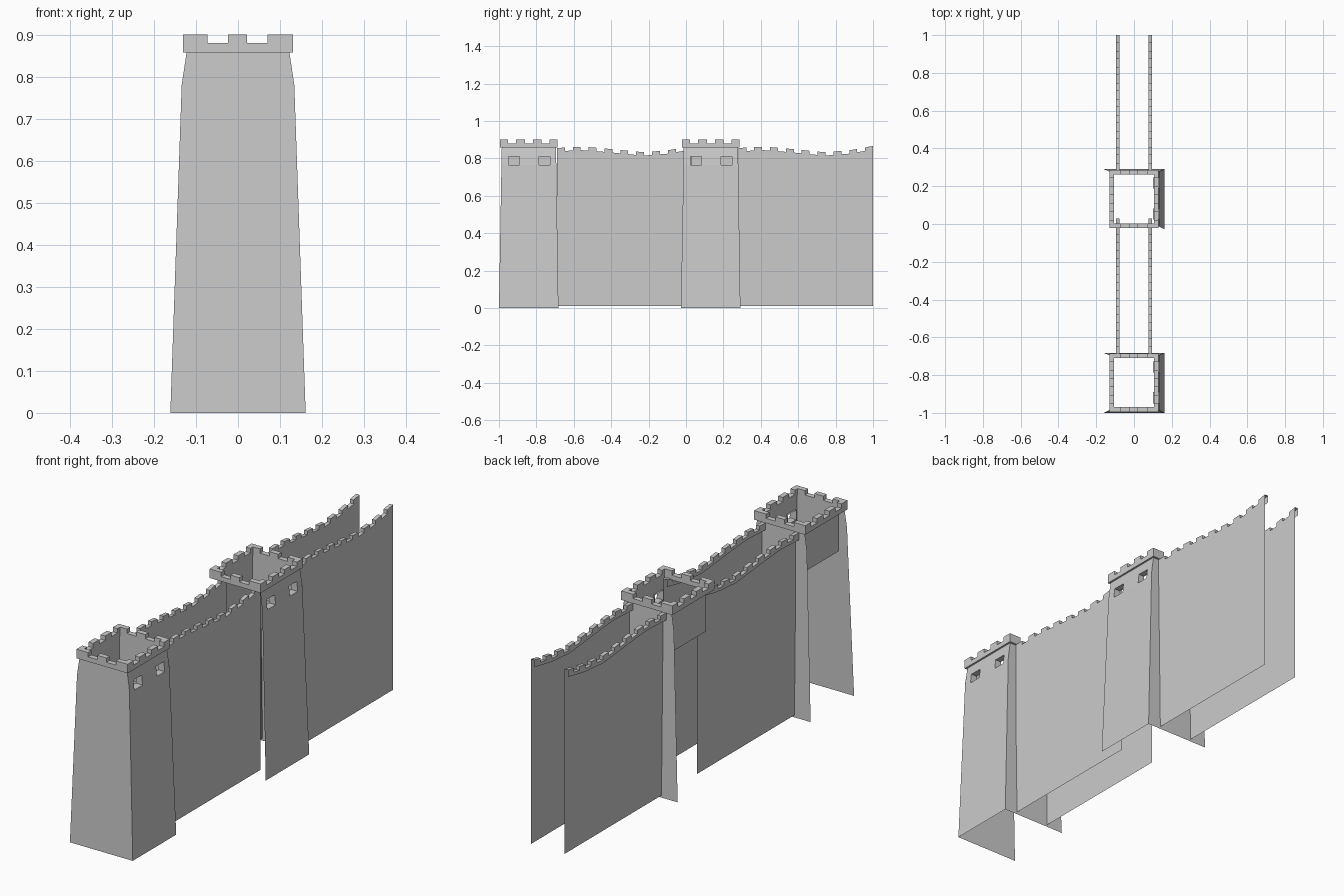
import bpy, bmesh

if "Cube" in bpy.data.objects:
    bpy.data.objects.remove(bpy.data.objects["Cube"])


def quad(bm, a, b, c, d):
    bm.faces.new([bm.verts.new(p) for p in (a, b, c, d)])


def box(bm, x0, x1, y0, y1, z0, z1):
    v = [bm.verts.new((x, y, z)) for z in (z0, z1) for x, y in ((x0, y0), (x1, y0), (x1, y1), (x0, y1))]
    for f in ((3, 2, 1, 0), (4, 5, 6, 7), (0, 1, 5, 4), (1, 2, 6, 5), (2, 3, 7, 6), (3, 0, 4, 7)):
        bm.faces.new([v[i] for i in f])


def finish(bm, name):
    bmesh.ops.remove_doubles(bm, verts=bm.verts, dist=0.0001)
    me = bpy.data.meshes.new(name)
    bm.to_mesh(me)
    bm.free()
    bpy.context.collection.objects.link(bpy.data.objects.new(name, me))


def lerp(pts, t):
    for (a, va), (b, vb) in zip(pts, pts[1:]):
        if t <= b:
            return va + (vb - va) * (t - a) / (b - a)
    return pts[-1][1]


WIN_Z = (0.765, 0.81)
WINS = ((0.05, 0.11), (0.215, 0.272))      # window spans measured from the tower front
SIDE = [(0, 0.161), (0.78, 0.134), (0.86, 0.122)]
FRONT = [(0, 0.0), (0.86, 0.015)]
BACK = [(0, 0.318), (0.86, 0.305)]


def tower(y0, name, open_front):
    # Battered outer shell, open on the hidden left side
    bm = bmesh.new()
    sx = lambda z: lerp(SIDE, z)
    yf = lambda z: y0 + lerp(FRONT, z)
    yb = lambda z: y0 + lerp(BACK, z)
    for za, zb in ((0, 0.78), (0.78, 0.86)):
        if not open_front:
            quad(bm, (-sx(za), yf(za), za), (sx(za), yf(za), za), (sx(zb), yf(zb), zb), (-sx(zb), yf(zb), zb))
        quad(bm, (sx(za), yb(za), za), (-sx(za), yb(za), za), (-sx(zb), yb(zb), zb), (sx(zb), yb(zb), zb))
    cuts = [y0 + c for w in WINS for c in w]
    rows = (0, WIN_Z[0], WIN_Z[1], 0.86)
    for r in range(3):
        za, zb = rows[r], rows[r + 1]
        ca, cb = [yf(za)] + cuts + [yb(za)], [yf(zb)] + cuts + [yb(zb)]
        for i in range(5):
            if r == 1 and i in (1, 3):
                continue
            quad(bm, (sx(za), ca[i], za), (sx(za), ca[i + 1], za), (sx(zb), cb[i + 1], zb), (sx(zb), cb[i], zb))
    # Window jambs
    xi = 0.1
    for a, b in WINS:
        a, b = a + y0, b + y0
        ring = [(a, WIN_Z[0]), (b, WIN_Z[0]), (b, WIN_Z[1]), (a, WIN_Z[1])]
        for (p, q), (r, s) in zip(ring, ring[1:] + ring[:1]):
            quad(bm, (sx(q), p, q), (xi, p, q), (xi, r, s), (sx(s), r, s))
    finish(bm, name + "_shell")

    # Inner lining below the parapet
    bm = bmesh.new()
    x, a, b, z0, z1 = 0.108, y0 + 0.035, y0 + 0.288, 0.67, 0.87
    quad(bm, (-x, a, z0), (-x, b, z0), (-x, b, z1), (-x, a, z1))
    quad(bm, (-x, b, z0), (x, b, z0), (x, b, z1), (-x, b, z1))
    if not open_front:
        quad(bm, (x, a, z0), (-x, a, z0), (-x, a, z1), (x, a, z1))
    rows, cols = (z0, *WIN_Z, z1), [a] + cuts + [b]
    for r in range(3):
        for i in range(5):
            if not (r == 1 and i in (1, 3)):
                quad(bm, (x, cols[i + 1], rows[r]), (x, cols[i], rows[r]),
                     (x, cols[i], rows[r + 1]), (x, cols[i + 1], rows[r + 1]))
    finish(bm, name + "_lining")

    # Crown ring with merlons
    bm = bmesh.new()
    X, T, A, B = 0.131, 0.024, y0 + 0.006, y0 + 0.314
    for s in (A, B - T):
        box(bm, -X, X, s, s + T, 0.858, 0.88)
    for s in (-X, X - T):
        box(bm, s, s + T, A + T, B - T, 0.858, 0.88)
    for s in (A, B - T):
        for p, q in ((-X, -0.072), (-0.024, 0.022), (0.07, X)):
            box(bm, p, q, s, s + T, 0.88, 0.9)
    L = B - A
    for s in (-X, X - T):
        for p, q in ((T / L, 0.14), (0.28, 0.43), (0.57, 0.72), (0.86, 1 - T / L)):
            box(bm, s, s + T, A + p * L, A + q * L, 0.88, 0.9)
    finish(bm, name + "_crown")


# Worn, wavy top line of the walls (distance along wall, height of the notches)
TOP = [(0, 0.838), (0.14, 0.845), (0.28, 0.833), (0.46, 0.815), (0.6, 0.826), (0.72, 0.849)]


def wall(y0, x_face, width, name):
    bm = bmesh.new()
    n, length = 17, 0.72
    prev = None
    for i in range(n):
        a, b = length * i / n, length * (i + 1) / n
        up = 0.018 if i % 2 == 0 else 0
        za, zb = lerp(TOP, a) + up, lerp(TOP, b) + up
        a, b, xi = a + y0, b + y0, x_face - width
        quad(bm, (x_face, a, 0.01), (x_face, b, 0.01), (x_face, b, zb), (x_face, a, za))
        quad(bm, (x_face, a, za), (x_face, b, zb), (xi, b, zb), (xi, a, za))
        quad(bm, (xi, b, zb - up - 0.015), (xi, a, za - up - 0.015), (xi, a, za), (xi, b, zb))
        if prev is not None:
            quad(bm, (x_face, a, prev), (xi, a, prev), (xi, a, za), (x_face, a, za))
        prev = zb
    finish(bm, name)


for y0, label, is_open in ((-1.0, "front", False), (-0.027, "rear", True)):
    tower(y0, label + "_tower", is_open)
for y0, label in ((-0.69, "front"), (0.28, "rear")):
    wall(y0, 0.094, 0.018, label + "_right_wall")
    wall(y0, -0.078, 0.018, label + "_left_wall")
